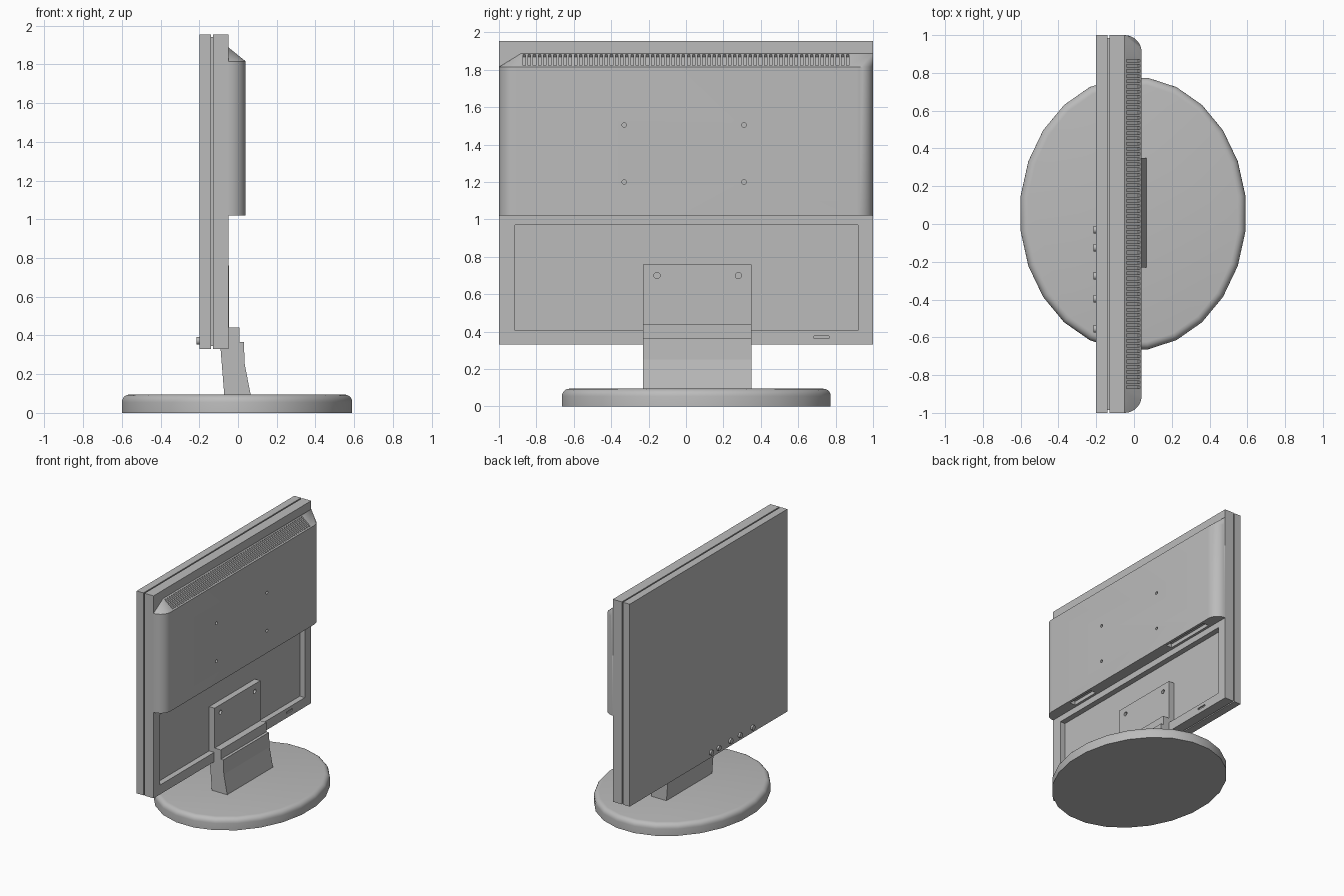
import bpy, bmesh, math
from mathutils import Matrix, Vector

cube = bpy.data.objects.get("Cube")
if cube:
    bpy.data.objects.remove(cube, do_unlink=True)

GREY = (0.5, 0.5, 0.5, 1)
grey = bpy.data.materials.new("mid grey plastic")
grey.use_nodes = True
grey.diffuse_color = GREY
bsdf = next(n for n in grey.node_tree.nodes if n.type == 'BSDF_PRINCIPLED')
bsdf.inputs["Base Color"].default_value = GREY
bsdf.inputs["Roughness"].default_value = 0.6


def finish(bm, name, smooth=False):
    bmesh.ops.recalc_face_normals(bm, faces=bm.faces)
    mesh = bpy.data.meshes.new(name)
    bm.to_mesh(mesh)
    bm.free()
    mesh.materials.append(grey)
    obj = bpy.data.objects.new(name, mesh)
    bpy.context.collection.objects.link(obj)
    if smooth:
        smooth_sharp(obj)
    return obj


def smooth_sharp(obj):
    bpy.ops.object.select_all(action='DESELECT')
    obj.select_set(True)
    bpy.context.view_layer.objects.active = obj
    bpy.ops.object.shade_smooth_by_angle(angle=math.radians(35))


def add_box(bm, x, y, z, tilt=0):
    """Box from three (low, high) ranges, optionally tilted about y."""
    spans = (x, y, z)
    centre = Vector([(a + b) / 2 for a, b in spans])
    size = [b - a for a, b in spans]
    m = Matrix.Translation(centre) @ Matrix.Rotation(tilt, 4, 'Y') @ Matrix.Diagonal((*size, 1))
    bmesh.ops.create_cube(bm, size=1, matrix=m)


def add_peg(bm, x, y, z, radius, depth, sides=12):
    """Cylinder lying along x."""
    m = Matrix.Translation((x, y, z)) @ Matrix.Rotation(math.pi / 2, 4, 'Y')
    bmesh.ops.create_cone(bm, cap_ends=True, segments=sides, radius1=radius,
                          radius2=radius, depth=depth, matrix=m)


def box(name, x, y, z):
    bm = bmesh.new()
    add_box(bm, x, y, z)
    return finish(bm, name)


def cut(obj, cutter_bm):
    """Subtract the cutter and bake the result."""
    cutter = finish(cutter_bm, "cutter")
    cutter.hide_render = True
    mod = obj.modifiers.new("cut", 'BOOLEAN')
    mod.operation, mod.solver, mod.object = 'DIFFERENCE', 'EXACT', cutter
    deps = bpy.context.evaluated_depsgraph_get()
    mesh = bpy.data.meshes.new_from_object(obj.evaluated_get(deps))
    obj.modifiers.clear()
    obj.data = mesh
    bpy.data.objects.remove(cutter, do_unlink=True)


# Screen slab, groove core and rear frame
BOTTOM, TOP = 0.33, 1.955
box("screen_panel", (-0.2, -0.14), (-1, 1), (BOTTOM, TOP))
box("groove_core", (-0.145, -0.125), (-0.985, 0.985), (BOTTOM + 0.015, TOP - 0.015))
frame = box("rear_frame", (-0.13, -0.05), (-1, 1), (BOTTOM, TOP))
bm = bmesh.new()
add_box(bm, (-0.095, 0), (-0.915, 0.92), (0.405, 0.97))
add_box(bm, (-0.06, 0), (0.685, 0.765), (0.362, 0.378))
cut(frame, bm)

# Rear housing: rounded plan, with a sloping vent shoulder on top
FLOOR, SHOULDER, RIDGE, BACK = 1.02, 1.815, 1.888, 0.04
bm = bmesh.new()
for side in (-1, 1):
    for i in range(9):
        a = math.pi / 2 * i / 8
        for z in (FLOOR, SHOULDER):
            bm.verts.new((-0.05 + 0.09 * math.sin(a), side * (0.91 + 0.09 * math.cos(a)), z))
for y in (-0.88, 1):
    bm.verts.new((-0.05, y, RIDGE))
bmesh.ops.convex_hull(bm, input=bm.verts)
bmesh.ops.dissolve_limit(bm, angle_limit=0.01, verts=bm.verts, edges=bm.edges)
housing = finish(bm, "rear_housing")

# Vent slots, mounting holes and connector bays in the housing
bm = bmesh.new()
slope = math.atan2(RIDGE - SHOULDER, BACK + 0.05)
mid_z = (RIDGE + SHOULDER) / 2
slots = 64
for i in range(slots):
    y = -0.865 + 1.73 * i / (slots - 1)
    add_box(bm, (-0.051, 0.041), (y - 0.007, y + 0.007), (mid_z - 0.015, mid_z + 0.015), slope)
for y in (-0.33, 0.31):
    for z in (1.2, 1.505):
        add_peg(bm, BACK, y, z, 0.012, 0.04)
for low, high in ((-0.72, -0.48), (0.4, 0.83)):
    add_box(bm, (-0.03, 0.02), (low, high), (FLOOR - 0.03, FLOOR + 0.03))
cut(housing, bm)
smooth_sharp(housing)

# Stand bracket with two screw holes, set in the recess
NECK = (-0.23, 0.35)
bracket = box("stand_bracket", (-0.1, -0.047), NECK, (0.4, 0.76))
bm = bmesh.new()
for y in (-0.155, 0.28):
    add_peg(bm, -0.047, y, 0.7, 0.017, 0.04)
cut(bracket, bm)

# Neck: side profile pulled across y
profile = [(-0.07, 0.08), (0.068, 0.08), (0.035, 0.25), (0.03, 0.365), (0.008, 0.365),
           (0.008, 0.44), (-0.09, 0.44), (-0.09, 0.33)]
bm = bmesh.new()
face = bm.faces.new([bm.verts.new((x, NECK[0], z)) for x, z in profile])
pulled = bmesh.ops.extrude_face_region(bm, geom=[face])["geom"]
bmesh.ops.translate(bm, vec=(0, NECK[1] - NECK[0], 0),
                    verts=[g for g in pulled if isinstance(g, bmesh.types.BMVert)])
finish(bm, "stand_neck")

# Oval foot with a rounded upper rim
SIDES, HEIGHT, ROUND = 24, 0.095, 0.04
rings = [(0, 0)] + [(ROUND * (1 - math.cos(a)), HEIGHT - ROUND + ROUND * math.sin(a))
                    for a in (math.pi / 2 * k / 5 for k in range(6))]
bm = bmesh.new()
loops = []
for inset, z in rings:
    loops.append([bm.verts.new((-0.005 + (0.6 - inset) * math.cos(t), 0.055 + (0.725 - inset) * math.sin(t), z))
                  for t in (2 * math.pi * (k + 0.5) / SIDES for k in range(SIDES))])
for low, high in zip(loops, loops[1:]):
    for k in range(SIDES):
        n = (k + 1) % SIDES
        bm.faces.new((low[k], low[n], high[n], high[k]))
bm.faces.new(loops[0])
bm.faces.new(loops[-1])
finish(bm, "stand_foot", smooth=True)

# Control buttons along the lower screen edge
bm = bmesh.new()
for y in (-0.03, -0.125, -0.275, -0.395, -0.555):
    add_peg(bm, -0.203, y, 0.372, 0.02, 0.024, 16)
finish(bm, "control_buttons", smooth=True)
